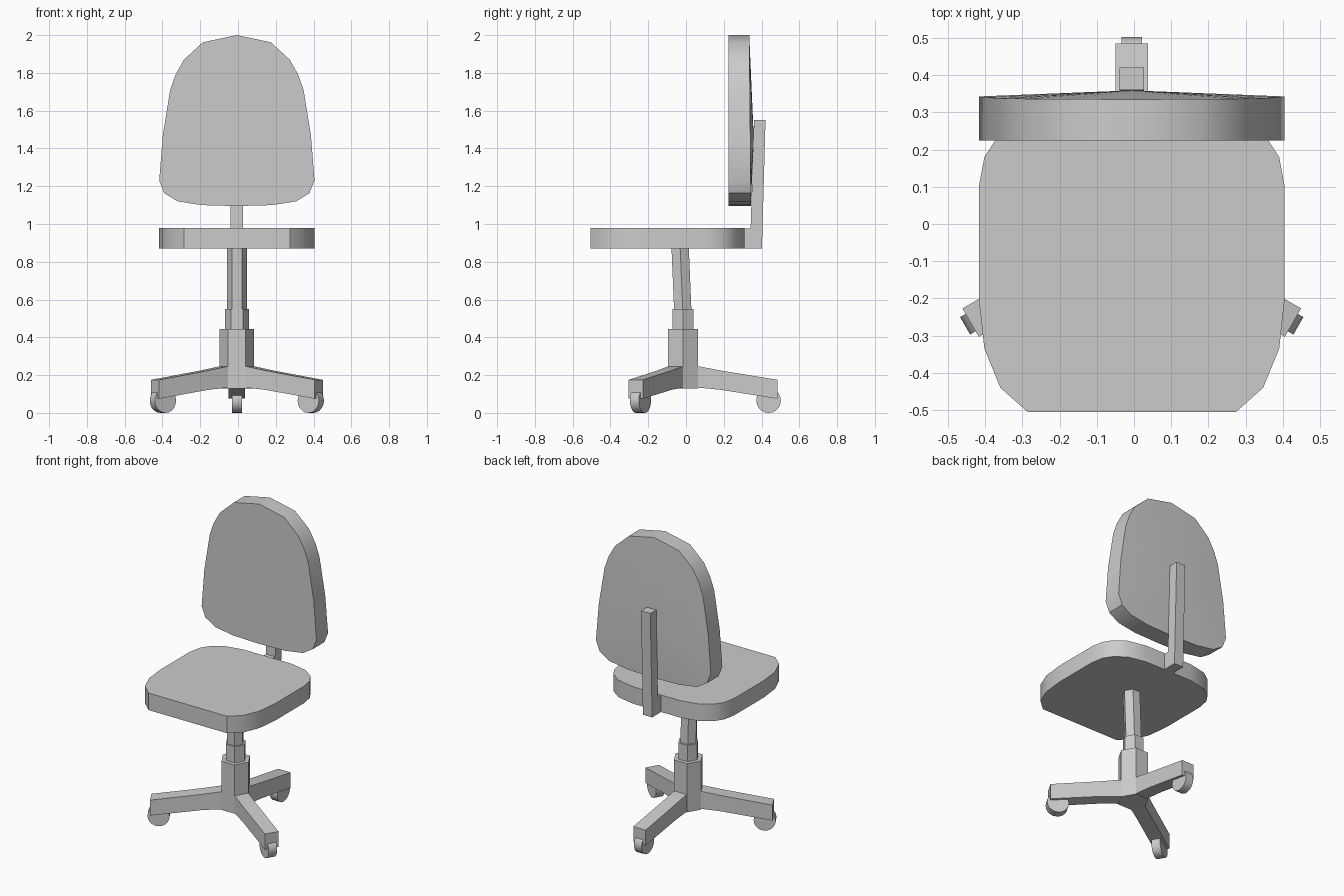
import bpy, bmesh, math
from mathutils import Vector, Matrix

if "Cube" in bpy.data.objects:
    bpy.data.objects.remove(bpy.data.objects["Cube"])

grey = bpy.data.materials.new("light grey")
grey.diffuse_color = (0.6, 0.6, 0.6, 1)
grey.use_nodes = True
grey.node_tree.nodes["Principled BSDF"].inputs["Base Color"].default_value = grey.diffuse_color

CX, CY = -0.006, -0.015      # axis of the column


def make(name, bm, angle=35):
    bmesh.ops.recalc_face_normals(bm, faces=bm.faces)
    me = bpy.data.meshes.new(name)
    bm.to_mesh(me)
    bm.free()
    me.materials.append(grey)
    ob = bpy.data.objects.new(name, me)
    bpy.context.collection.objects.link(ob)
    bpy.ops.object.select_all(action='DESELECT')
    ob.select_set(True)
    bpy.context.view_layer.objects.active = ob
    bpy.ops.object.shade_smooth_by_angle(angle=math.radians(angle))
    return ob


def loft(name, start, end, apex=None, matrix=None):
    """Solid between two matching outlines; an apex makes the end cap a fan."""
    bm = bmesh.new()
    a = [bm.verts.new(p) for p in start]
    b = [bm.verts.new(p) for p in end]
    n = len(a)
    for i in range(n):
        j = (i + 1) % n
        bm.faces.new((a[i], a[j], b[j], b[i]))
    bm.faces.new(a[::-1])
    if apex:
        top = bm.verts.new(apex)
        for i in range(n):
            bm.faces.new((b[i], b[(i + 1) % n], top))
    else:
        bm.faces.new(b)
    if matrix:
        bm.transform(matrix)
    return make(name, bm)


def mirrored(half):
    """Close a right-hand outline by mirroring it about the column axis."""
    right = [(CX + x, v) for x, v in half]
    left = [(CX - x, v) for x, v in reversed(half) if x > 0]
    return right + left


def hexagon(r, y, z):
    return [(CX + r * math.cos(k * math.pi / 3),
             y + r * math.sin(k * math.pi / 3), z) for k in range(6)]


# Seat cushion
seat = mirrored([(0.28, -0.505), (0.353, -0.44), (0.396, -0.335), (0.411, -0.2),
                 (0.411, 0.1), (0.396, 0.18), (0.36, 0.235), (0.29, 0.285),
                 (0.17, 0.31)])
loft("seat", [(x, y, 0.87) for x, y in seat], [(x, y, 0.98) for x, y in seat])

# Backrest with a slightly domed rear
back = mirrored([(0, 2.0), (0.18, 1.962), (0.28, 1.87), (0.325, 1.79),
                 (0.353, 1.71), (0.392, 1.47), (0.411, 1.23), (0.384, 1.163),
                 (0.314, 1.12), (0.187, 1.1), (0, 1.095)])
loft("backrest", [(x, 0.224, z) for x, z in back],
     [(x, 0.343 - 0.01 * max(0, z - 1.2), z) for x, z in back],
     apex=(CX, 0.359, 1.45))

# Upright bar with a foot joined to the seat
bar = [(0.29, 0.87), (0.402, 0.87), (0.421, 1.55), (0.36, 1.55),
       (0.342, 0.975), (0.29, 0.975)]
loft("back_support", [(CX - 0.033, y, z) for y, z in bar],
     [(CX + 0.033, y, z) for y, z in bar])

# Hub and telescopic column
loft("hub", hexagon(0.092, CY, 0.13), hexagon(0.092, CY, 0.445))
loft("column_sleeve", hexagon(0.064, CY, 0.44), hexagon(0.064, CY, 0.55))
loft("column_rod", hexagon(0.053, CY - 0.002, 0.54),
     hexagon(0.053, CY - 0.016, 0.875))

# Three legs with radial casters
leg = [(0, 0.135), (0.1, 0.132), (0.2, 0.122), (0.5, 0.075),
       (0.5, 0.175), (0.2, 0.224), (0.09, 0.245), (0, 0.245)]
wheel = [(0.452 + 0.065 * math.cos(k * math.pi / 10),
          0.065 + 0.065 * math.sin(k * math.pi / 10)) for k in range(20)]
for label, degrees in (("back", 90), ("left", 210), ("right", 330)):
    m = Matrix.Translation((CX, CY, 0)) @ Matrix.Rotation(math.radians(degrees), 4, 'Z')
    for part, outline, w in (("leg", leg, 0.044), ("caster", wheel, 0.027)):
        loft(f"{label}_{part}", [(r, -w, z) for r, z in outline],
             [(r, w, z) for r, z in outline], matrix=m)
